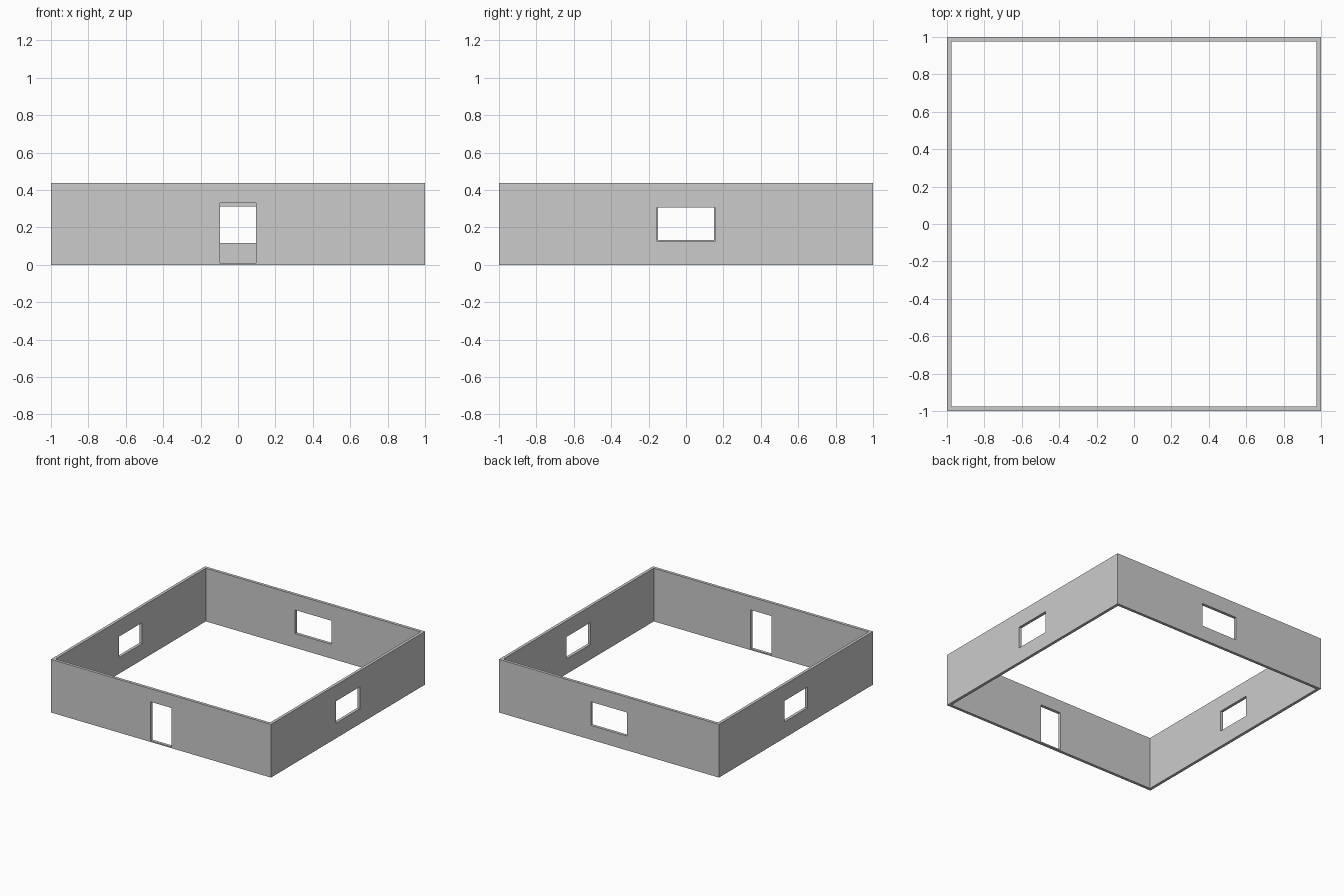
import bpy

if "Cube" in bpy.data.objects:
    bpy.data.objects.remove(bpy.data.objects["Cube"])

HEIGHT = 0.437
T = 0.024  # wall thickness


def box(name, x, y, z):
    """Box spanning the given (min, max) range on each axis."""
    bpy.ops.mesh.primitive_cube_add(size=1)
    ob = bpy.context.object
    ob.name = name
    for v in ob.data.vertices:
        v.co = [lo + (c + 0.5) * (hi - lo) for c, (lo, hi) in zip(v.co, (x, y, z))]
    return ob


def cut(target, cutter):
    """Subtract the cutter, then discard it."""
    mod = target.modifiers.new("cut", 'BOOLEAN')
    mod.operation = 'DIFFERENCE'
    mod.solver = 'EXACT'
    mod.object = cutter
    bpy.context.view_layer.objects.active = target
    bpy.ops.object.modifier_apply(modifier=mod.name)
    bpy.data.objects.remove(cutter)


# Square ring of outer walls
walls = box("walls", (-1, 1), (-1, 1), (0, HEIGHT))
cut(walls, box("room_space", (-1 + T, 1 - T), (-1 + T, 1 - T), (-0.1, HEIGHT + 0.1)))

# Openings: door with low threshold in front, one window in each other wall
cut(walls, box("door_opening", (-0.095, 0.095), (-1.1, -0.9), (0.01, 0.33)))
cut(walls, box("back_window_opening", (-0.165, 0.165), (0.9, 1.1), (0.117, 0.311)))
cut(walls, box("right_window_opening", (0.9, 1.1), (-0.155, 0.155), (0.125, 0.305)))
cut(walls, box("left_window_opening", (-1.1, -0.9), (-0.149, 0.149), (0.133, 0.305)))
